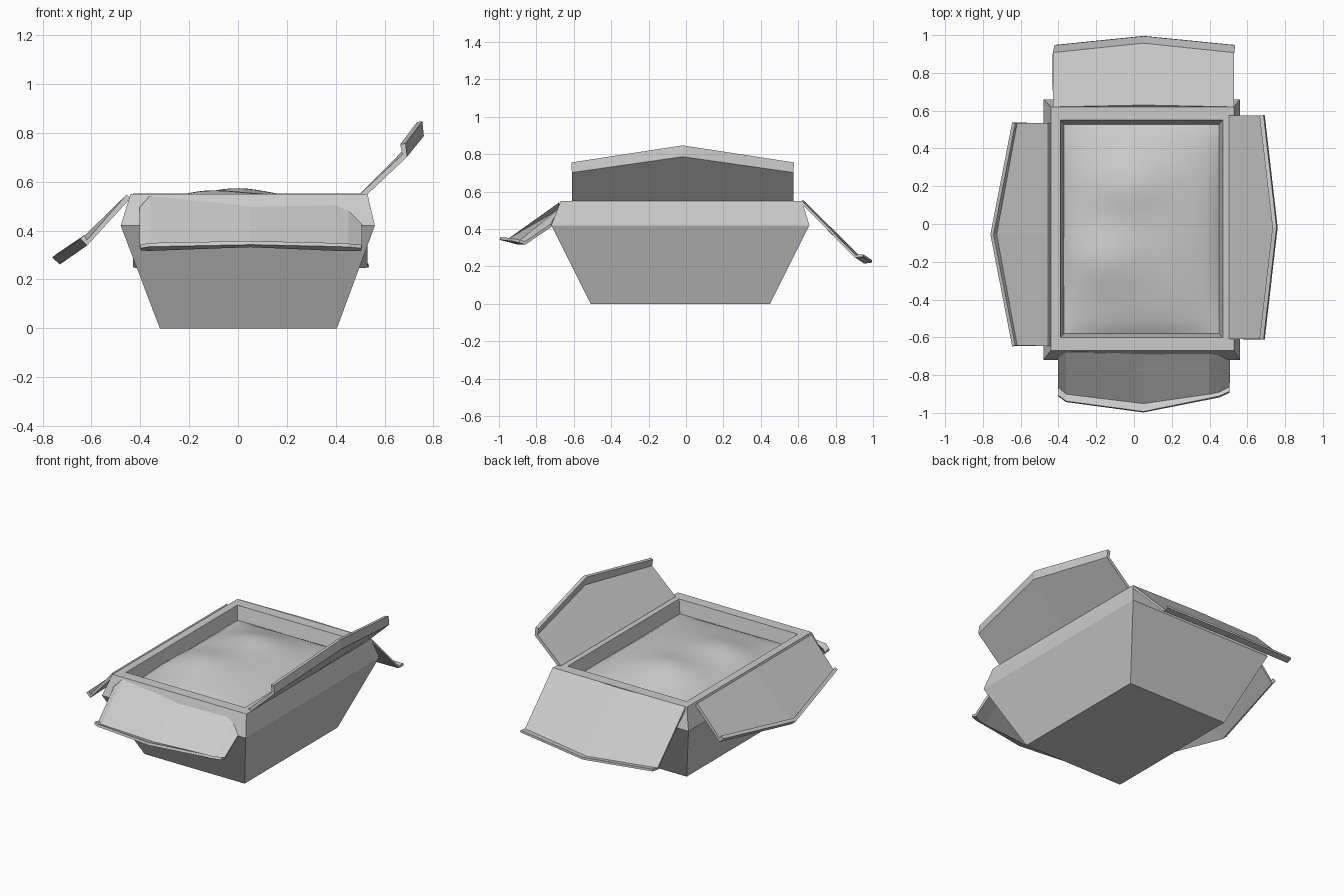
import bpy
import bmesh
from math import exp

if "Cube" in bpy.data.objects:
    bpy.data.objects.remove(bpy.data.objects["Cube"], do_unlink=True)

grey = bpy.data.materials.new("cardboard_grey")
grey.use_nodes = True
colour = (0.6, 0.6, 0.6, 1)
grey.diffuse_color = colour
grey.node_tree.nodes["Principled BSDF"].inputs["Base Color"].default_value = colour


def make_object(name, bm):
    """Turn a bmesh into a grey object."""
    bmesh.ops.recalc_face_normals(bm, faces=bm.faces)
    mesh = bpy.data.meshes.new(name)
    bm.to_mesh(mesh)
    bm.free()
    mesh.materials.append(grey)
    obj = bpy.data.objects.new(name, mesh)
    bpy.context.collection.objects.link(obj)
    return obj


def loft(bm, rows, closed):
    """Bridge rows of points with quads."""
    rings = [[bm.verts.new(p) for p in row] for row in rows]
    for a, b in zip(rings, rings[1:]):
        n = len(a)
        for i in range(n if closed else n - 1):
            j = (i + 1) % n
            bm.faces.new((a[i], a[j], b[j], b[i]))
    return rings


def rectangle(x0, x1, y0, y1, z):
    return [(x0, y0, z), (x1, y0, z), (x1, y1, z), (x0, y1, z)]


# Flared box with a bevelled collar, a rim and a shallow inner wall
bm = bmesh.new()
rings = loft(bm, [
    rectangle(-0.32, 0.405, -0.51, 0.45, 0),
    rectangle(-0.48, 0.56, -0.72, 0.66, 0.42),
    rectangle(-0.44, 0.53, -0.67, 0.62, 0.55),
    rectangle(-0.39, 0.47, -0.60, 0.55, 0.55),
    rectangle(-0.365, 0.445, -0.575, 0.52, 0.44),
], True)
bm.faces.new(rings[0])
bm.faces.new(rings[-1])
make_object("box_body", bm)

# Soft filling: a broad dome with two low crests (x, y, height)
crests = [(-0.02, 0.22, 0.035), (-0.17, -0.2, 0.03)]


def filling_height(u, v, x, y):
    dome = max(0, (1 - u * u) * (1 - v * v)) ** 0.7
    folds = sum(h * exp(-((x - cx) / 0.2) ** 2 - ((y - cy) / 0.15) ** 2)
                for cx, cy, h in crests)
    return 0.465 + 0.085 * dome + folds


bm = bmesh.new()
bmesh.ops.create_grid(bm, x_segments=24, y_segments=30, size=1)
for vert in bm.verts:
    u, v = vert.co.x, vert.co.y
    x, y = 0.04 + u * 0.412, -0.0275 + v * 0.555
    vert.co = (x, y, filling_height(u, v, x, y))
filling = make_object("filling", bm)
for poly in filling.data.polygons:
    poly.use_smooth = True


def flap(name, rows, thickness):
    """Folded sheet: hinge row, pointed end row and turned-up lip row."""
    bm = bmesh.new()
    loft(bm, rows, False)
    obj = make_object(name, bm)
    mod = obj.modifiers.new("thickness", "SOLIDIFY")
    mod.thickness = thickness
    mod.offset = 0


def side_flap(name, hinge, corner, point, lip_corner, lip_point, y0, y1):
    """Side flap from (x, z) pairs at the corners and at the middle point."""
    mid = (y0 + y1) / 2

    def row(end, middle):
        return [(end[0], y0, end[1]), (middle[0], mid, middle[1]), (end[0], y1, end[1])]

    flap(name, [row(hinge, hinge), row(corner, point), row(lip_corner, lip_point)], 0.022)


side_flap("right_flap", (-0.448, 0.54), (-0.618, 0.35), (-0.728, 0.272),
          (-0.637, 0.375), (-0.752, 0.297), -0.645, 0.535)
side_flap("left_flap", (0.51, 0.545), (0.682, 0.706), (0.75, 0.79),
          (0.675, 0.755), (0.744, 0.846), -0.61, 0.575)

# Back flap, drooping to a pointed edge
flap("back_flap", [
    [(-0.43, 0.615, 0.547), (0.05, 0.625, 0.547), (0.53, 0.615, 0.547)],
    [(-0.43, 0.905, 0.255), (0.05, 0.955, 0.222), (0.53, 0.905, 0.255)],
    [(-0.42, 0.947, 0.258), (0.05, 0.995, 0.228), (0.535, 0.947, 0.258)],
], 0.014)

# Front flap, with sides that curl down against the collar
columns = [-0.40, -0.36, 0.05, 0.40, 0.45, 0.505]


def front_row(ys, zs):
    return list(zip(columns, ys, zs))


flap("front_flap", [
    front_row([-0.70, -0.675, -0.68, -0.68, -0.69, -0.72], [0.49, 0.535, 0.495, 0.50, 0.475, 0.42]),
    front_row([-0.86, -0.90, -0.95, -0.90, -0.89, -0.86], [0.325, 0.325, 0.34, 0.325, 0.325, 0.325]),
    front_row([-0.91, -0.94, -0.995, -0.925, -0.915, -0.89], [0.335, 0.342, 0.35, 0.342, 0.34, 0.335]),
], 0.016)
